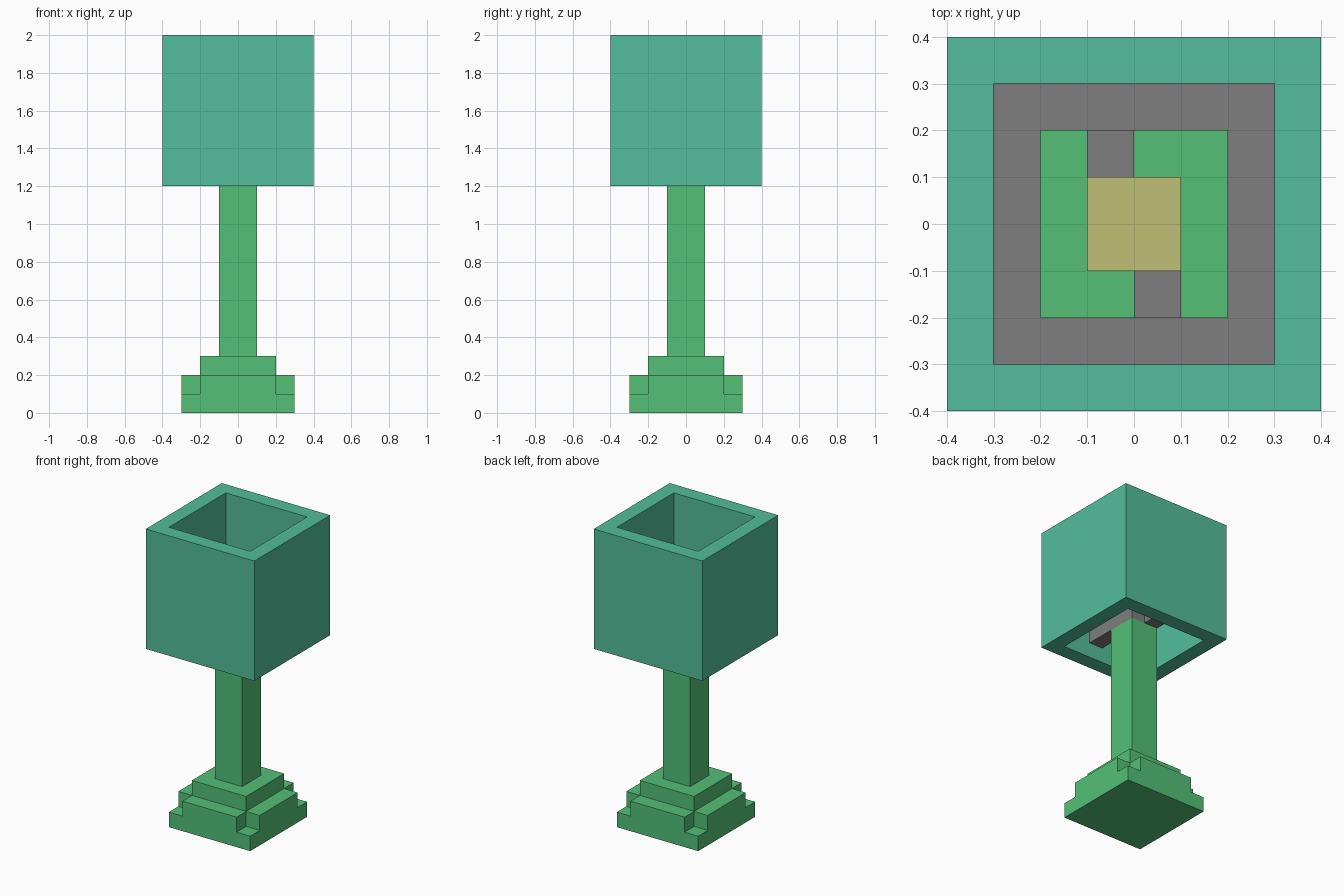
import bpy, bmesh

if "Cube" in bpy.data.objects:
    bpy.data.objects.remove(bpy.data.objects["Cube"])


def material(name, rgb):
    m = bpy.data.materials.new(name)
    m.diffuse_color = (*rgb, 1.0)
    m.use_nodes = True
    m.node_tree.nodes["Principled BSDF"].inputs["Base Color"].default_value = m.diffuse_color
    return m


GREEN = material("leaf green", (0.087, 0.53, 0.184))
TEAL = material("teal", (0.087, 0.515, 0.328))
GREY = material("mid grey", (0.209, 0.209, 0.209))
YELLOW = material("warm yellow", (0.527, 0.527, 0.181))


def finish(name, bm, mat):
    bmesh.ops.recalc_face_normals(bm, faces=bm.faces)
    me = bpy.data.meshes.new(name)
    bm.to_mesh(me)
    bm.free()
    me.materials.append(mat)
    ob = bpy.data.objects.new(name, me)
    bpy.context.collection.objects.link(ob)
    return ob


def prism(name, outline, z0, z1, mat):
    """Extrude a flat outline from z0 up to z1."""
    bm = bmesh.new()
    face = bm.faces.new([bm.verts.new((x, y, z0)) for x, y in outline])
    top = bmesh.ops.extrude_face_region(bm, geom=[face])["geom"]
    for v in top:
        if isinstance(v, bmesh.types.BMVert):
            v.co.z = z1
    return finish(name, bm, mat)


def rect(x0, x1, y0, y1):
    return [(x0, y0), (x1, y0), (x1, y1), (x0, y1)]


def square(r):
    return rect(-r, r, -r, r)


def square_tube(name, outer, inner, z0, z1, mat):
    """Square frame, open through the middle."""
    bm = bmesh.new()
    loops = [[bm.verts.new((x, y, z)) for x, y in square(r)]
             for r, z in ((outer, z0), (outer, z1), (inner, z1), (inner, z0))]
    for a, b in zip(loops, loops[1:] + loops[:1]):
        for i in range(4):
            j = (i + 1) % 4
            bm.faces.new((a[i], a[j], b[j], b[i]))
    return finish(name, bm, mat)


# Stepped base: slab, notched-corner tier, upper tier
o, i = 0.3, 0.2
cross = [(-i, -o), (i, -o), (i, -i), (o, -i), (o, i), (i, i),
         (i, o), (-i, o), (-i, i), (-o, i), (-o, -i), (-i, -i)]
prism("base_slab", square(0.3), 0.0, 0.1, GREEN)
prism("base_notched_tier", cross, 0.1, 0.2, GREEN)
prism("base_upper_tier", square(0.2), 0.2, 0.3, GREEN)

# Pole
prism("pole", square(0.1), 0.3, 1.3, GREEN)

# Two offset arms reaching the shade, and the bulb resting on them
prism("front_arm", rect(0.0, 0.1, -0.3, 0.1), 1.3, 1.4, GREY)
prism("back_arm", rect(-0.1, 0.0, -0.1, 0.3), 1.3, 1.4, GREY)
prism("bulb", square(0.1), 1.4, 1.6, YELLOW)

# Shade with its inner ring
square_tube("shade", 0.4, 0.3, 1.2, 2.0, TEAL)
square_tube("shade_ring", 0.3, 0.2, 1.5, 1.6, GREY)
